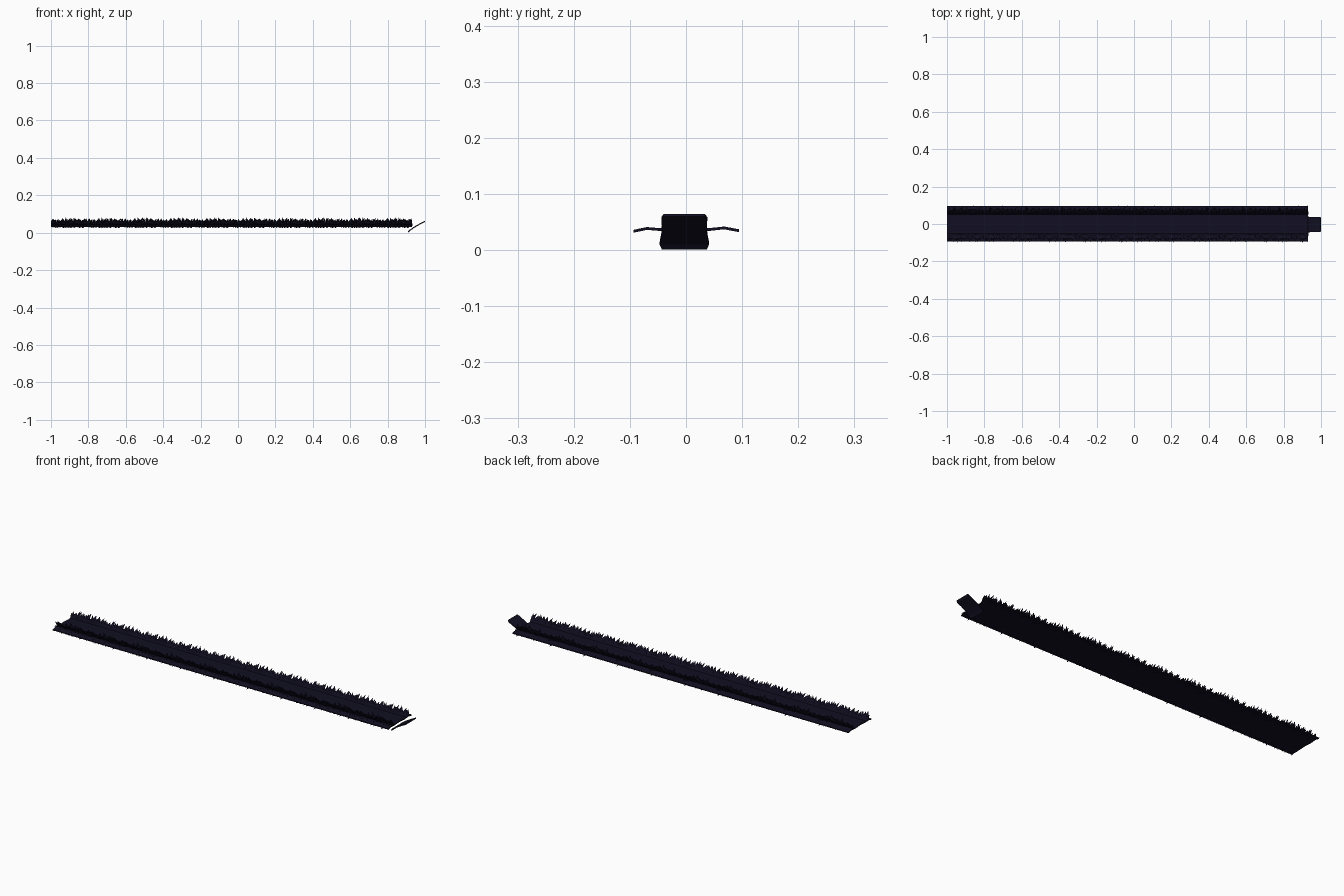
import bpy, random, math
from mathutils import Vector

if "Cube" in bpy.data.objects:
    bpy.data.objects.remove(bpy.data.objects["Cube"])

random.seed(4)
TILES = 10
STEP = 0.193
mat = bpy.data.materials.new("dark_navy")
mat.diffuse_color = (0.006, 0.005, 0.016, 1)
mat.use_nodes = True
mat.node_tree.nodes["Principled BSDF"].inputs["Base Color"].default_value = mat.diffuse_color


def make(name, verts, faces):
    me = bpy.data.meshes.new(name)
    me.from_pydata(verts, [], faces)
    me.materials.append(mat)
    ob = bpy.data.objects.new(name, me)
    bpy.context.collection.objects.link(ob)
    return ob


def repeat(ob):
    m = ob.modifiers.new("tiles", 'ARRAY')
    m.count = TILES
    m.use_relative_offset = False
    m.use_constant_offset = True
    m.constant_offset_displace = (STEP, 0, 0)


# ribbon backing: shallow strip running under both fringes
profile = [(-0.094, 0.036), (-0.07, 0.041), (-0.045, 0.039), (0, 0.042),
           (0.04, 0.039), (0.068, 0.042), (0.095, 0.037)]
n = len(profile)
verts = [(-1 + STEP * i, y, z) for i in range(TILES + 1) for y, z in profile]
faces = [(r * n + j, (r + 1) * n + j, (r + 1) * n + j + 1, r * n + j + 1)
         for r in range(TILES) for j in range(n - 1)]
ribbon = make("ribbon_backing", verts, faces)
sol = ribbon.modifiers.new("thickness", 'SOLIDIFY')
sol.thickness = 0.005


# fringe: rows of bent pointed blades fanned from the ribbon edge
def fringe(name, side, lift):
    vs, fs = [], []
    rows = [(0.050, 76, 0.044), (0.055, 62, 0.046), (0.052, 45, 0.046),
            (0.050, 27, 0.046), (0.048, 8, 0.048), (0.046, -8, 0.050)]
    for root_y, angle, length in rows:
        count = 13
        for k in range(count):
            x = -1 + STEP * (k + 0.5) / count
            a = math.radians(angle + lift + random.uniform(-8, 8))
            ln = length * random.uniform(0.62, 1.1)
            w = random.uniform(0.008, 0.011)
            lean = random.uniform(-0.009, 0.009)
            root = Vector((x, root_y, 0.037))
            d = Vector((0, math.cos(a), math.sin(a)))
            mid = root + d * ln * 0.55
            b = a - math.radians(12)
            tip = mid + Vector((lean, math.cos(b), math.sin(b))) * ln * 0.45
            tip.x += lean
            pts = [root - Vector((w, 0, 0)), root + Vector((w, 0, 0)),
                   mid + Vector((w * 0.8, 0, 0)), tip,
                   mid - Vector((w * 0.8, 0, 0))]
            s = len(vs)
            for p in pts:
                vs.append((min(max(p.x, -1), 1), side * min(p.y, 0.106),
                           max(p.z, 0.024)))
            fs += [(s, s + 1, s + 2, s + 4), (s + 4, s + 2, s + 3)]
    repeat(make(name, vs, fs))


fringe("fringe_back", 1, 2)
fringe("fringe_front", -1, -5)

# tilted end tab
path = [(0.91, 0.003, 0.040), (0.918, 0.012, 0.044), (0.94, 0.028, 0.041),
        (0.97, 0.045, 0.040), (0.992, 0.056, 0.041), (0.999, 0.062, 0.037)]
verts = [(x, s * w - 0.003, z) for x, z, w in path for s in (-1, 1)]
faces = [(2 * i, 2 * i + 2, 2 * i + 3, 2 * i + 1) for i in range(len(path) - 1)]
tab = make("end_tab", verts, faces)
sol = tab.modifiers.new("thickness", 'SOLIDIFY')
sol.thickness = 0.006
sol.offset = 0
